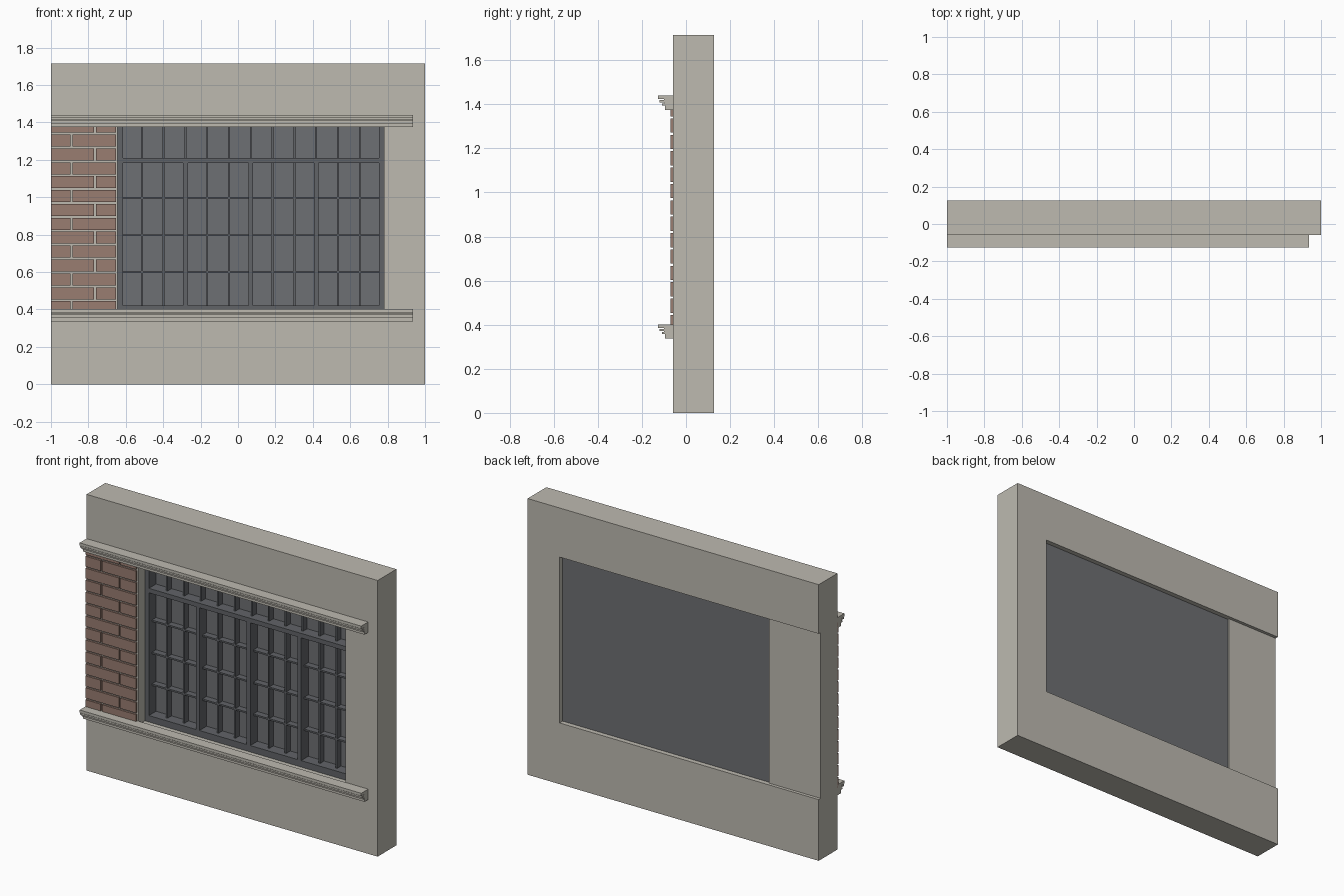
import bpy, bmesh
from mathutils import Vector

if "Cube" in bpy.data.objects:
    bpy.data.objects.remove(bpy.data.objects["Cube"], do_unlink=True)


def material(name, color):
    m = bpy.data.materials.new(name)
    m.use_nodes = True
    m.diffuse_color = (*color, 1)
    bsdf = m.node_tree.nodes["Principled BSDF"]
    bsdf.inputs["Base Color"].default_value = (*color, 1)
    bsdf.inputs["Roughness"].default_value = 0.8
    return m


STONE = material("stone", (0.51, 0.49, 0.435))
BRICK = material("brick_red", (0.32, 0.205, 0.165))
METAL = material("dark_metal", (0.12, 0.126, 0.137))
GLASS = material("grey_glass", (0.155, 0.16, 0.172))


def finish(name, bm, mat):
    bmesh.ops.recalc_face_normals(bm, faces=bm.faces)
    mesh = bpy.data.meshes.new(name)
    bm.to_mesh(mesh)
    bm.free()
    mesh.materials.append(mat)
    obj = bpy.data.objects.new(name, mesh)
    bpy.context.collection.objects.link(obj)
    return obj


def boxes(name, spans, mat):
    """One object from boxes given as (x range, y range, z range)."""
    bm = bmesh.new()
    for span in spans:
        verts = bmesh.ops.create_cube(bm, size=1)["verts"]
        for v in verts:
            v.co = Vector([lo + (c + 0.5) * (hi - lo) for c, (lo, hi) in zip(v.co, span)])
    return finish(name, bm, mat)


def extrude(name, points, direction, mat):
    """Push a closed outline along a direction."""
    bm = bmesh.new()
    face = bm.faces.new([bm.verts.new(p) for p in points])
    new = bmesh.ops.extrude_face_region(bm, geom=[face], use_keep_orig=True)["geom"]
    moved = [g for g in new if isinstance(g, bmesh.types.BMVert)]
    bmesh.ops.translate(bm, verts=moved, vec=direction)
    return finish(name, bm, mat)


FRONT, BACK = -0.058, 0.126
HEIGHT = 1.715
LEFT, RIGHT = -0.643, 0.78      # window opening
LOW, HIGH = 0.38, 1.41

# Wall: a C-shaped slab around the brick panel and window
outline = [(-1, 0), (1, 0), (1, HEIGHT), (-1, HEIGHT),
           (-1, HIGH), (RIGHT, HIGH), (RIGHT, LOW), (-1, LOW)]
extrude("wall", [(x, FRONT, z) for x, z in outline], (0, BACK - FRONT, 0), STONE)

# Mortar panel, slightly recessed at the back
boxes("mortar_panel", [((-1, LEFT), (FRONT, 0.106), (LOW, HIGH))], STONE)

# Bricks in running bond
rows, gap = 14, 0.01
pitch = (HIGH - LOW + gap) / rows
bricks = []
for r in range(rows):
    z = LOW + r * pitch
    joint = -0.765 if r % 2 else -0.89
    for x0, x1 in ((-1, joint - gap / 2), (joint + gap / 2, -0.652)):
        bricks.append(((x0, x1), (-0.07, FRONT), (z, z + pitch - gap)))
boxes("bricks", bricks, BRICK)

# Stepped mouldings: (depth of step, distance of its lower edge below the top)
steps = [(-0.126, 0.017), (-0.1, 0.021), (-0.121, 0.031),
         (-0.1, 0.036), (-0.108, 0.045), (-0.095, 0.065)]


def moulding(name, top):
    profile, drop = [(FRONT, top)], 0
    for y, low in steps:
        profile += [(y, top - drop), (y, top - low)]
        drop = low
    profile.append((FRONT, top - drop))
    extrude(name, [(-1, y, z) for y, z in profile], (1.935, 0, 0), STONE)


moulding("upper_moulding", 1.44)
moulding("lower_moulding", 0.402)

# Glass sheet closing the opening
boxes("window_glass", [((LEFT, RIGHT), (0.075, 0.096), (LOW, HIGH))], GLASS)

# Heavy frame: border, transom and mullions
deep = (0.005, 0.075)
cell = (RIGHT - LEFT - 0.025) / 12
columns = [LEFT + 0.0125 + cell * i for i in range(13)]
TRANSOM = (1.182, 1.21)
frame = [((LEFT, LEFT + 0.027), deep, (LOW, HIGH)),
         ((RIGHT - 0.027, RIGHT), deep, (LOW, HIGH))]
frame += [((LEFT + 0.027, RIGHT - 0.027), deep, z)
          for z in ((LOW, 0.42), TRANSOM, (HIGH - 0.03, HIGH))]
frame += [((x - 0.0125, x + 0.0125), deep, (0.42, TRANSOM[0])) for x in columns[3:12:3]]
boxes("window_frame", frame, METAL)

# Thin glazing bars
thin = (0.035, 0.075)
bars = []
for i, x in enumerate(columns[1:12], 1):
    width = (x - 0.005, x + 0.005)
    bars.append((width, thin, (TRANSOM[1], HIGH - 0.03)))
    if i % 3:
        bars.append((width, thin, (0.42, TRANSOM[0])))
bars += [((LEFT + 0.027, RIGHT - 0.027), thin, (z - 0.005, z + 0.005))
         for z in (0.6, 0.797, 0.997)]
boxes("glazing_bars", bars, METAL)
